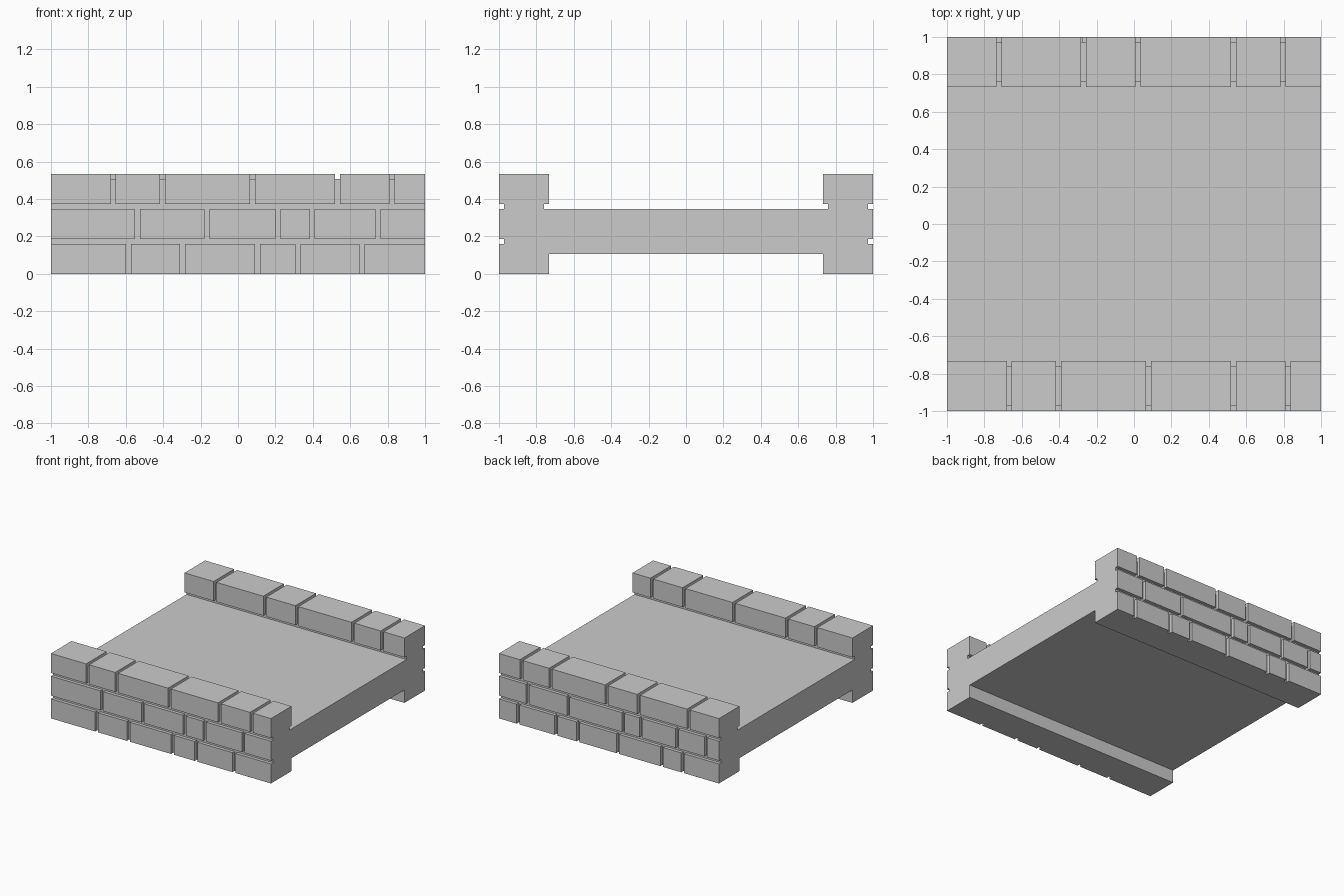
import bpy, bmesh

if "Cube" in bpy.data.objects:
    bpy.data.objects.remove(bpy.data.objects["Cube"])

G = 2 / 75            # mortar gap; every height and depth is a multiple of it
IN = 1 - 10 * G       # inner face of the walls
TOP = 20 * G          # top of the walls


def add_prism(bm, profile, x0, x1):
    """Extrude a (y, z) profile along x."""
    face = bm.faces.new([bm.verts.new((x0, y, z)) for y, z in profile])
    new = bmesh.ops.extrude_face_region(bm, geom=[face])["geom"]
    verts = [v for v in new if isinstance(v, bmesh.types.BMVert)]
    bmesh.ops.translate(bm, verts=verts, vec=(x1 - x0, 0, 0))


def make_object(name, bm):
    bmesh.ops.recalc_face_normals(bm, faces=bm.faces[:])
    mesh = bpy.data.meshes.new(name)
    bm.to_mesh(mesh)
    bm.free()
    obj = bpy.data.objects.new(name, mesh)
    bpy.context.collection.objects.link(obj)
    return obj


# Bridge section: deck between two walls, with horizontal mortar grooves
half = [(IN, 4*G), (IN, 0), (1, 0), (1, 6*G), (1-G, 6*G), (1-G, 7*G), (1, 7*G),
        (1, 13*G), (1-G, 13*G), (1-G, 14*G), (1, 14*G), (1, TOP), (IN, TOP),
        (IN, 14*G), (IN+G, 14*G), (IN+G, 13*G)]
bm = bmesh.new()
add_prism(bm, half + [(-y, z) for y, z in reversed(half)], -1, 1)
bridge = make_object("brick_bridge", bm)

# Cross-sections of the vertical joints; the top one wraps over the wall
E = 0.05
bottom_cut = [(1-G, -E), (1+E, -E), (1+E, 6.5*G), (1-G, 6.5*G)]
middle_cut = [(1-G, 6.5*G), (1+E, 6.5*G), (1+E, 13.5*G), (1-G, 13.5*G)]
top_cut = [(1-G, 13.5*G), (1+E, 13.5*G), (1+E, TOP+E), (IN-E, TOP+E),
           (IN-E, 13.5*G), (IN+G, 13.5*G), (IN+G, TOP-G), (1-G, TOP-G)]

# Joint centres along x for the front (-1) and back (1) walls
joints = {
    -1: [(bottom_cut, (-0.585, -0.297, 0.105, 0.32, 0.663)),
         (middle_cut, (-0.537, -0.165, 0.213, 0.397, 0.748)),
         (top_cut, (-0.667, -0.403, 0.078, 0.531, 0.823))],
    1: [(bottom_cut, (-0.67, -0.48, -0.08, 0.28, 0.48, 0.825)),
        (middle_cut, (-0.88, -0.62, -0.29, -0.13, 0.37, 0.74)),
        (top_cut, (-0.722, -0.27, 0.022, 0.531, 0.797))],
}

# One cutter per course and wall, so no cutter meets another
for side, courses in joints.items():
    for profile, centres in courses:
        bm = bmesh.new()
        for x in centres:
            add_prism(bm, [(side * y, z) for y, z in profile], x - G/2, x + G/2)
        cutter = make_object("joint_cutter", bm)
        cutter.hide_render = True
        mod = bridge.modifiers.new("joints", 'BOOLEAN')
        mod.operation = 'DIFFERENCE'
        mod.solver = 'EXACT'
        mod.object = cutter
        bpy.context.view_layer.objects.active = bridge
        bpy.ops.object.modifier_apply(modifier=mod.name)
        bpy.data.objects.remove(cutter)
